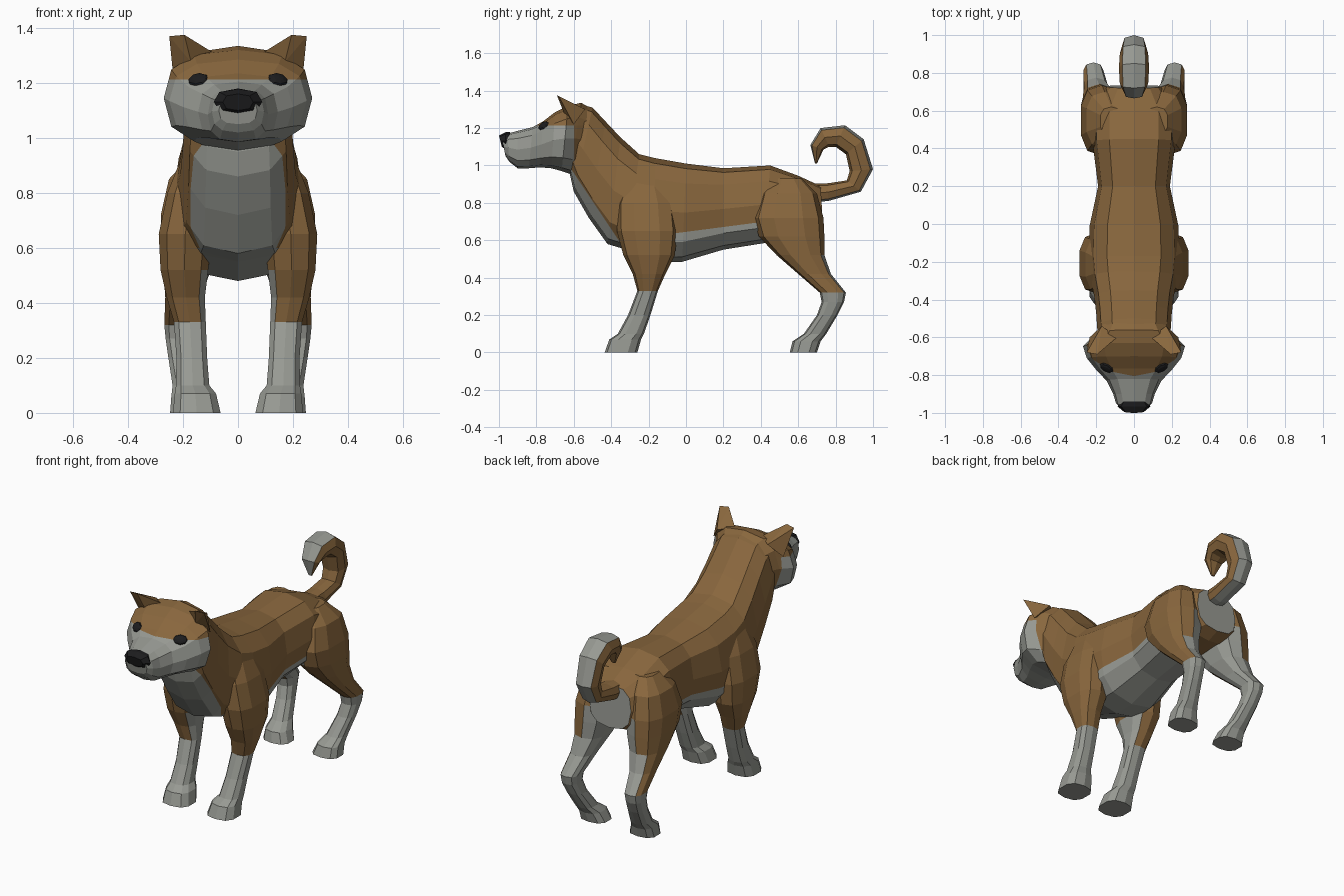
import bpy, bmesh, math
from mathutils import Vector, Matrix
from mathutils.bvhtree import BVHTree


def material(name, rgb):
    m = bpy.data.materials.new(name)
    m.diffuse_color = (*rgb, 1)
    return m


BROWN = material("tan_fur", (0.25, 0.135, 0.047))
GRAY = material("pale_fur", (0.31, 0.32, 0.29))
BLACK = material("black_skin", (0.012, 0.012, 0.013))


def finish(name, bm, mats, rule=None, cuts=(), mirror=False):
    """Cut colour borders, colour faces by rule, make the object."""
    for co, no in cuts:
        bmesh.ops.bisect_plane(bm, geom=bm.verts[:] + bm.edges[:] + bm.faces[:],
                               plane_co=co, plane_no=no)
    bmesh.ops.recalc_face_normals(bm, faces=bm.faces)
    bm.normal_update()
    if rule:
        for f in bm.faces:
            f.material_index = int(rule(f.calc_center_median(), f.normal))
    me = bpy.data.meshes.new(name)
    bm.to_mesh(me)
    bm.free()
    for m in mats:
        me.materials.append(m)
    ob = bpy.data.objects.new(name, me)
    bpy.context.collection.objects.link(ob)
    if mirror:
        mod = ob.modifiers.new("mirror", 'MIRROR')
        mod.use_mirror_merge = False
    return ob


def loft(sections, n=12, power=0.75):
    """Rings between point a and point b (y, z), with half width w and centre x."""
    bm = bmesh.new()
    rings = []
    for ya, za, yb, zb, w, xc in sections:
        a, b = Vector((xc, ya, za)), Vector((xc, yb, zb))
        mid, up = (a + b) / 2, (a - b) / 2
        ring = []
        for i in range(n):
            t = 2 * math.pi * i / n
            c, s = [math.copysign(abs(v) ** power if abs(v) > 1e-6 else 0, v)
                    for v in (math.cos(t), math.sin(t))]
            ring.append(bm.verts.new(mid + up * c + Vector((w * s, 0, 0))))
        rings.append(ring)
    for r, q in zip(rings, rings[1:]):
        for i in range(n):
            j = (i + 1) % n
            bm.faces.new((r[i], r[j], q[j], q[i]))
    bm.faces.new(rings[0])
    bm.faces.new(rings[-1])
    return bm


def centred(rows):
    return [(*r, 0) for r in rows]


def level(rows):
    """Leg rows: z, front y, back y, half width, centre x."""
    return [(ya, z, yb, z, w, xc) for z, ya, yb, w, xc in rows]


# Body and neck, with pale belly, chest and rump patch
belly_co, belly_no = Vector((0, 0, 0.645)), Vector((0, -0.13, 1))
chest_co, chest_no = Vector((0, -0.56, 0.90)), Vector((0, -0.3, -0.2))


def body_rule(c, n):
    if c.y > 0.715:
        return c.z < 0.85
    below = (c - belly_co).dot(belly_no) < 0
    front = (c - chest_co).dot(chest_no) > 0
    return c.y < 0.37 and (below or front)


finish("body", loft(centred([
    (0.72, 0.89, 0.735, 0.63, 0.14),
    (0.60, 0.945, 0.66, 0.60, 0.22),
    (0.45, 1.00, 0.42, 0.585, 0.22),
    (0.20, 0.985, 0.20, 0.55, 0.19),
    (0.00, 1.01, -0.02, 0.485, 0.235),
    (-0.17, 1.04, -0.15, 0.48, 0.24),
    (-0.25, 1.06, -0.32, 0.55, 0.23),
    (-0.35, 1.15, -0.42, 0.58, 0.21),
    (-0.43, 1.235, -0.52, 0.72, 0.20),
    (-0.50, 1.31, -0.60, 0.86, 0.195),
    (-0.56, 1.325, -0.62, 0.95, 0.19)])), [BROWN, GRAY], body_rule,
    [(belly_co, belly_no), (chest_co, chest_no)])

# Head with pale muzzle and cheeks
head = finish("head", loft(centred([
    (-0.50, 1.30, -0.585, 0.97, 0.17),
    (-0.56, 1.335, -0.62, 0.955, 0.215),
    (-0.63, 1.32, -0.665, 0.97, 0.27),
    (-0.70, 1.285, -0.72, 0.985, 0.25),
    (-0.765, 1.235, -0.78, 0.99, 0.20),
    (-0.82, 1.205, -0.84, 0.985, 0.145),
    (-0.90, 1.185, -0.90, 0.985, 0.11),
    (-0.955, 1.17, -0.945, 1.02, 0.095),
    (-0.985, 1.15, -0.965, 1.05, 0.07)])), [BROWN, GRAY],
    lambda c, n: not (c.z > 1.213 or (c.y > -0.6 and c.z > 1.0)),
    [((0, 0, 1.213), (0, 0, 1)), ((0, -0.6, 0), (0, 1, 0))])

# Nose
finish("nose", loft(centred([
    (-0.94, 1.18, -0.94, 1.09, 0.07),
    (-0.965, 1.178, -0.965, 1.085, 0.088),
    (-1.00, 1.16, -0.985, 1.10, 0.055)]), n=8), [BLACK])

# Ears
bm = bmesh.new()
for p in [(0.09, -0.60, 1.31), (0.235, -0.60, 1.22), (0.17, -0.54, 1.30),
          (0.17, -0.65, 1.275), (0.195, -0.69, 1.375), (0.25, -0.68, 1.37)]:
    bm.verts.new(p)
bmesh.ops.convex_hull(bm, input=bm.verts)
finish("ears", bm, [BROWN], mirror=True)

# Eyes, set on the surface of the head
tree = BVHTree.FromPolygons([v.co for v in head.data.vertices],
                            [p.vertices[:] for p in head.data.polygons])
hit, normal, _, _ = tree.ray_cast(Vector((0.145, -2, 1.212)), Vector((0, 1, 0)))
bm = bmesh.new()
bmesh.ops.create_uvsphere(bm, u_segments=8, v_segments=6, radius=1)
turn = normal.to_track_quat('Z', 'Y').to_matrix().to_4x4()
bm.transform(Matrix.Translation(hit) @ turn @ Matrix.Diagonal((0.04, 0.03, 0.014, 1)))
finish("eyes", bm, [BLACK], mirror=True)

# Front legs: tan shoulder, pale inside and lower leg
finish("front_legs", loft(level([
    (0.95, -0.31, -0.13, 0.07, 0.13),
    (0.80, -0.37, -0.06, 0.095, 0.165),
    (0.65, -0.37, -0.045, 0.10, 0.192),
    (0.52, -0.335, -0.06, 0.09, 0.195),
    (0.42, -0.285, -0.11, 0.072, 0.19),
    (0.33, -0.26, -0.15, 0.06, 0.175),
    (0.20, -0.31, -0.19, 0.058, 0.168),
    (0.10, -0.365, -0.225, 0.063, 0.165),
    (0.07, -0.41, -0.24, 0.078, 0.155),
    (0.00, -0.435, -0.26, 0.09, 0.15)]), n=10), [BROWN, GRAY],
    lambda c, n: c.z < 0.33 or (n.x < -0.3 and c.z < 0.55), mirror=True)

# Hind legs: tan outer thigh, pale inside and lower leg
finish("hind_legs", loft(level([
    (0.93, 0.47, 0.62, 0.06, 0.12),
    (0.85, 0.40, 0.70, 0.10, 0.155),
    (0.72, 0.36, 0.735, 0.115, 0.17),
    (0.62, 0.39, 0.74, 0.108, 0.175),
    (0.52, 0.485, 0.74, 0.09, 0.185),
    (0.42, 0.60, 0.775, 0.067, 0.20),
    (0.32, 0.715, 0.855, 0.055, 0.215),
    (0.27, 0.725, 0.845, 0.05, 0.215),
    (0.20, 0.70, 0.81, 0.05, 0.205),
    (0.10, 0.63, 0.75, 0.055, 0.185),
    (0.06, 0.57, 0.72, 0.07, 0.175),
    (0.00, 0.555, 0.70, 0.085, 0.165)]), n=10), [BROWN, GRAY],
    lambda c, n: (c.z < 0.32 or (n.x < -0.25 and c.z < 0.72)
                  or (n.y > 0.6 and c.z < 0.5)), mirror=True)

# Curled tail, pale along the outside of the curl
curl = Vector((0, 0.78, 1.0))


def tail_rule(c, n):
    out = c - curl
    out.x = 0
    return n.dot(out.normalized()) > 0.55


finish("tail", loft(centred([
    (0.64, 0.80, 0.64, 0.90, 0.06),
    (0.76, 0.81, 0.76, 0.905, 0.06),
    (0.935, 0.86, 0.86, 0.92, 0.06),
    (1.00, 0.98, 0.875, 0.97, 0.065),
    (0.95, 1.14, 0.855, 1.06, 0.075),
    (0.85, 1.215, 0.80, 1.10, 0.08),
    (0.72, 1.20, 0.765, 1.10, 0.075),
    (0.665, 1.11, 0.735, 1.085, 0.055),
    (0.69, 1.01, 0.70, 1.01, 0.012)]), n=8), [BROWN, GRAY], tail_rule)
